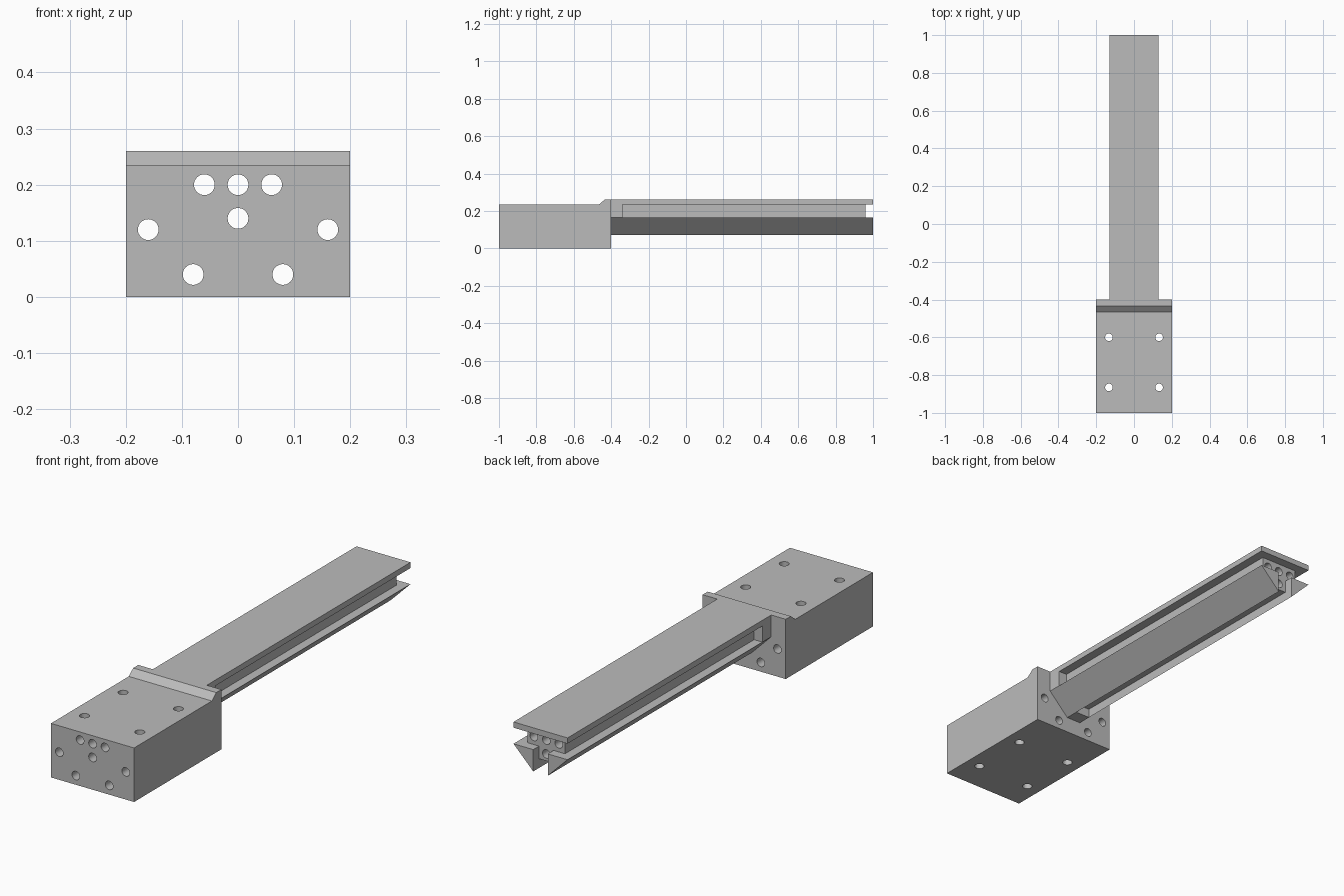
import bpy, bmesh
from mathutils import Matrix, Vector
from math import pi

cube = bpy.data.objects.get("Cube")
if cube:
    bpy.data.objects.remove(cube, do_unlink=True)

grey = bpy.data.materials.new("plain grey")
grey.use_nodes = True
grey.diffuse_color = (0.5, 0.5, 0.5, 1)
grey.node_tree.nodes["Principled BSDF"].inputs["Base Color"].default_value = (0.5, 0.5, 0.5, 1)


def finish(name, bm):
    bmesh.ops.recalc_face_normals(bm, faces=bm.faces)
    mesh = bpy.data.meshes.new(name)
    bm.to_mesh(mesh)
    bm.free()
    mesh.materials.append(grey)
    obj = bpy.data.objects.new(name, mesh)
    bpy.context.collection.objects.link(obj)
    return obj


def prism(name, points, start, end, axis="y"):
    """Extrude a profile along y (points are x, z) or along x (points are y, z)."""
    bm = bmesh.new()
    place = (lambda a, b: (a, start, b)) if axis == "y" else (lambda a, b: (start, a, b))
    face = bm.faces.new([bm.verts.new(place(a, b)) for a, b in points])
    move = Vector((0, end - start, 0)) if axis == "y" else Vector((end - start, 0, 0))
    new = bmesh.ops.extrude_face_region(bm, geom=[face])
    bmesh.ops.translate(bm, vec=move, verts=[v for v in new["geom"] if isinstance(v, bmesh.types.BMVert)])
    return finish(name, bm)


def mirrored(half):
    return half + [(-x, z) for x, z in reversed(half)]


def drills(name, spots, radius, length, turn):
    """A set of parallel cylinders used as a cutter."""
    bm = bmesh.new()
    for spot in spots:
        bmesh.ops.create_cone(bm, cap_ends=True, segments=32, radius1=radius, radius2=radius,
                              depth=length, matrix=Matrix.Translation(spot) @ turn)
    obj = finish(name, bm)
    obj.hide_render = True
    return obj


def cut(obj, cutter):
    mod = obj.modifiers.new("holes", "BOOLEAN")
    mod.operation = "DIFFERENCE"
    mod.solver = "EXACT"
    mod.object = cutter
    bpy.context.view_layer.objects.active = obj
    bpy.ops.object.modifier_apply(modifier=mod.name)


# Main block with the raised, chamfered lip at its rear
block = prism("mounting_block", [(-1, 0), (-0.4, 0), (-0.4, 0.26), (-0.435, 0.26),
                                 (-0.465, 0.235), (-1, 0.235)], -0.2, 0.2, "x")

# Rail: flat top, two dovetail wings, solid root and recessed core
prism("rail_top_plate", mirrored([(0.13, 0.235), (0.13, 0.26)]), -0.4, 1)
for side, label in ((1, "left"), (-1, "right")):
    prism(label + "_dovetail_wing", [(side * x, z) for x, z in
                                    ((0.13, 0.165), (0.035, 0.07), (0.035, 0.165))], -0.4, 1)
root = prism("rail_root", mirrored([(0.035, 0.07), (0.035, 0.165), (0.13, 0.165), (0.13, 0.235)]),
             -0.4, -0.34)
core = prism("rail_core", mirrored([(0.035, 0.11), (0.035, 0.165), (0.09, 0.165), (0.09, 0.235)]),
             -0.34, 0.96)

# Lengthwise holes through the block and rail, upright holes through the block
long_spots = [(x, 0, z) for x, z in ((-0.06, 0.2), (0, 0.2), (0.06, 0.2), (0, 0.14),
                                     (-0.16, 0.12), (0.16, 0.12), (-0.08, 0.04), (0.08, 0.04))]
long_drills = drills("long_drills", long_spots, 0.0185, 2.4, Matrix.Rotation(pi / 2, 4, "X"))
up_spots = [(x, y, 0.12) for x in (-0.133, 0.133) for y in (-0.6, -0.865)]
up_drills = drills("upright_drills", up_spots, 0.02, 0.6, Matrix.Identity(4))

for part in (block, root, core):
    cut(part, long_drills)
cut(block, up_drills)
for helper in (long_drills, up_drills):
    bpy.data.objects.remove(helper, do_unlink=True)
